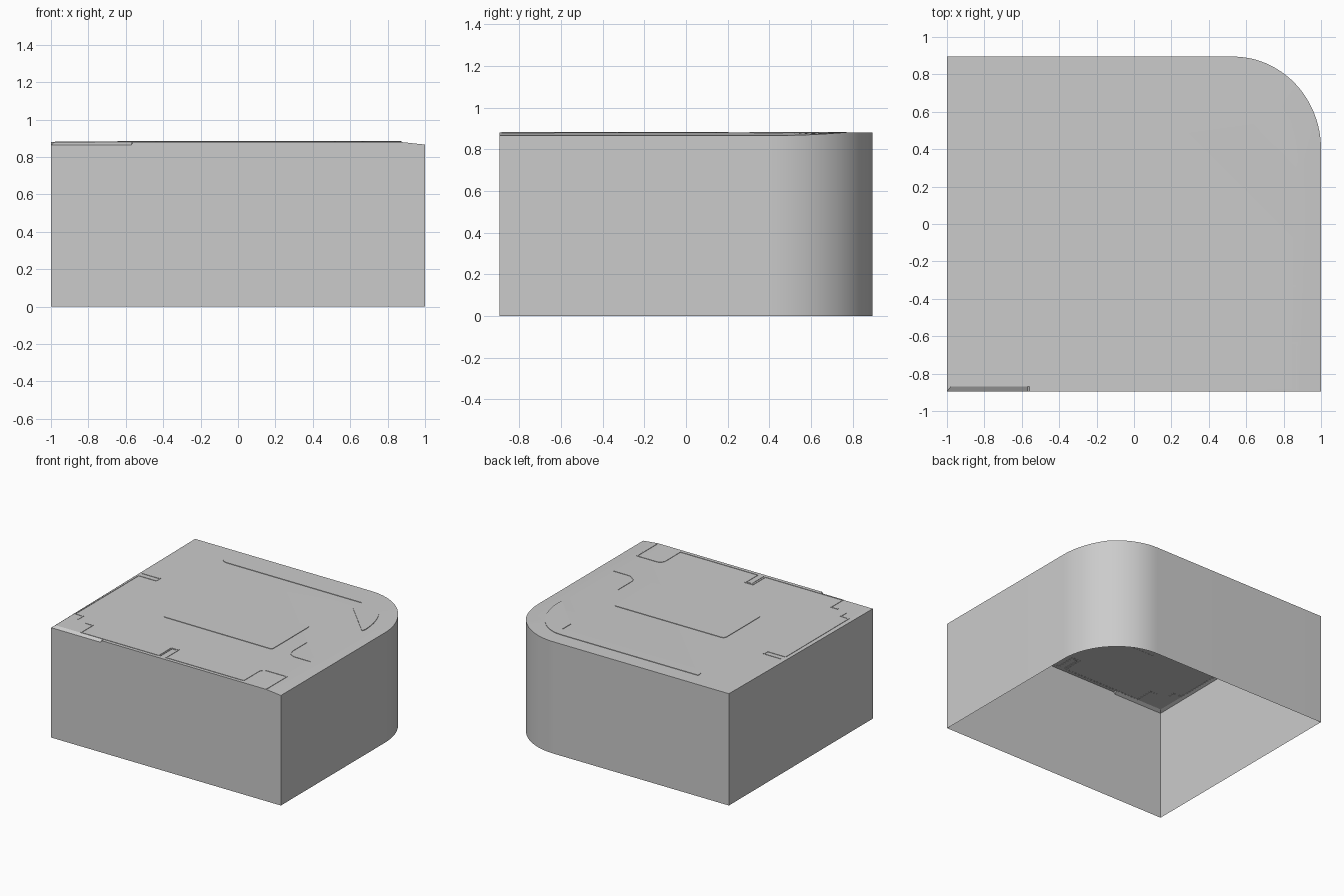
import bpy, bmesh
from math import sin, cos, pi
from mathutils import Vector

if "Cube" in bpy.data.objects:
    bpy.data.objects.remove(bpy.data.objects["Cube"])

TOP = 0.88


def finish(name, bm, angle=0.5):
    mesh = bpy.data.meshes.new(name)
    bm.to_mesh(mesh)
    bm.free()
    ob = bpy.data.objects.new(name, mesh)
    bpy.context.collection.objects.link(ob)
    bpy.ops.object.select_all(action='DESELECT')
    ob.select_set(True)
    bpy.context.view_layer.objects.active = ob
    bpy.ops.object.shade_smooth_by_angle(angle=angle)
    return ob


def arc(cx, cy, rx, ry, a0, a1, n=8):
    return [(cx + rx * cos(a0 + (a1 - a0) * i / n),
             cy + ry * sin(a0 + (a1 - a0) * i / n)) for i in range(n + 1)]


def bridge(bm, a, b):
    for i in range(len(a)):
        j = (i + 1) % len(a)
        bm.faces.new((a[i], a[j], b[j], b[i]))


# Open-bottomed block with a rounded corner and a slightly sloping rim
outer = [(-1, -.895), (-.57, -.895), (-.56, -.895), (.87, -.895), (1, -.895)]
outer += arc(.53, .40, .47, .495, 0, pi / 2, 24) + [(-1, .895)]
inner = [(-.98, -.87), (-.57, -.87), (-.56, -.87), (.82, -.87), (.87, -.87)]
inner += arc(.55, .33, .32, .44, 0, pi / 2, 24) + [(-.98, .77)]


def rim_z(i, p):
    if i < 2:
        return TOP - .015
    return TOP - .014 * max(0, (p[0] - .87) / .13)


bm = bmesh.new()
low = [bm.verts.new((x, y, 0)) for x, y in outer]
rim = [bm.verts.new((p[0], p[1], rim_z(i, p))) for i, p in enumerate(outer)]
flat = [bm.verts.new((x, y, TOP)) for x, y in inner]
bridge(bm, low, rim)
bridge(bm, rim, flat)
bm.faces.new(flat)
finish("block_shell", bm, 0.15)


# Low raised panels with a sloped edge
def panel(name, pts, height=.004):
    bm = bmesh.new()
    a = [bm.verts.new((x, y, TOP - .001)) for x, y in pts]
    b = [bm.verts.new((x, y, TOP + height)) for x, y in pts]
    bridge(bm, a, b)
    bm.faces.new(b)
    bmesh.ops.recalc_face_normals(bm, faces=bm.faces)
    finish(name, bm)


panel("centre_panel",
      arc(-.41, .12, .03, .03, pi, pi / 2, 4) + arc(.505, .135, .015, .015, pi / 2, 0, 3)
      + arc(.505, -.305, .015, .015, 0, -pi / 2, 3)
      + arc(-.41, -.285, .03, .03, -pi / 2, -pi, 4))
panel("back_strip",
      [(-.645, .77)] + arc(.55, .33, .325, .44, pi / 2, 0, 16)
      + [(.865, .305), (.595, .58), (.595, .69)]
      + arc(-.58, .755, .065, .065, -pi / 2, -pi, 5))


# Thin raised kerbs following open paths
def kerb(name, pts, w=.004, height=.003):
    p = [Vector(q) for q in pts]
    bm = bmesh.new()
    rows = []
    for i, q in enumerate(p):
        d0 = (q - p[i - 1]).normalized() if i else (p[1] - q).normalized()
        d1 = (p[i + 1] - q).normalized() if i < len(p) - 1 else d0
        n0, n1 = Vector((-d0.y, d0.x)), Vector((-d1.y, d1.x))
        m = (n0 + n1).normalized()
        m *= w / m.dot(n1)
        rows.append([bm.verts.new((*(q + s * m), TOP + z))
                     for s, z in ((1, -.001), (1, height), (-1, height), (-1, -.001))])
    for a, b in zip(rows, rows[1:]):
        for k in range(3):
            bm.faces.new((a[k], a[k + 1], b[k + 1], b[k]))
    bm.faces.new(rows[0])
    bm.faces.new(rows[-1])
    bmesh.ops.recalc_face_normals(bm, faces=bm.faces)
    finish(name, bm)


kerb("left_kerb", [(-.82, .205), (-.82, .155), (-.975, .155), (-.975, -.63),
                   (-.905, -.635), (-.905, -.70)])
kerb("left_tab_kerb", [(-.975, .20), (-.83, .20)])
kerb("front_left_kerb", [(-.82, -.72), (-.76, -.72), (-.76, -.865), (-.085, -.865),
                         (-.085, -.71), (-.02, -.71), (-.02, -.865), (.655, -.865)])
kerb("front_tab_kerb", [(-.07, -.865), (-.07, -.72), (-.03, -.72)], .002)
kerb("front_right_kerb", [(.655, -.865)] + arc(.70, -.68, .045, .045, pi, pi / 2, 5)
     + [(.87, -.635), (.87, -.885)])
kerb("right_kerb", [(.655, -.08)] + arc(.735, -.25, .08, .08, pi, 1.5 * pi, 6)
     + [(.865, -.33)])
